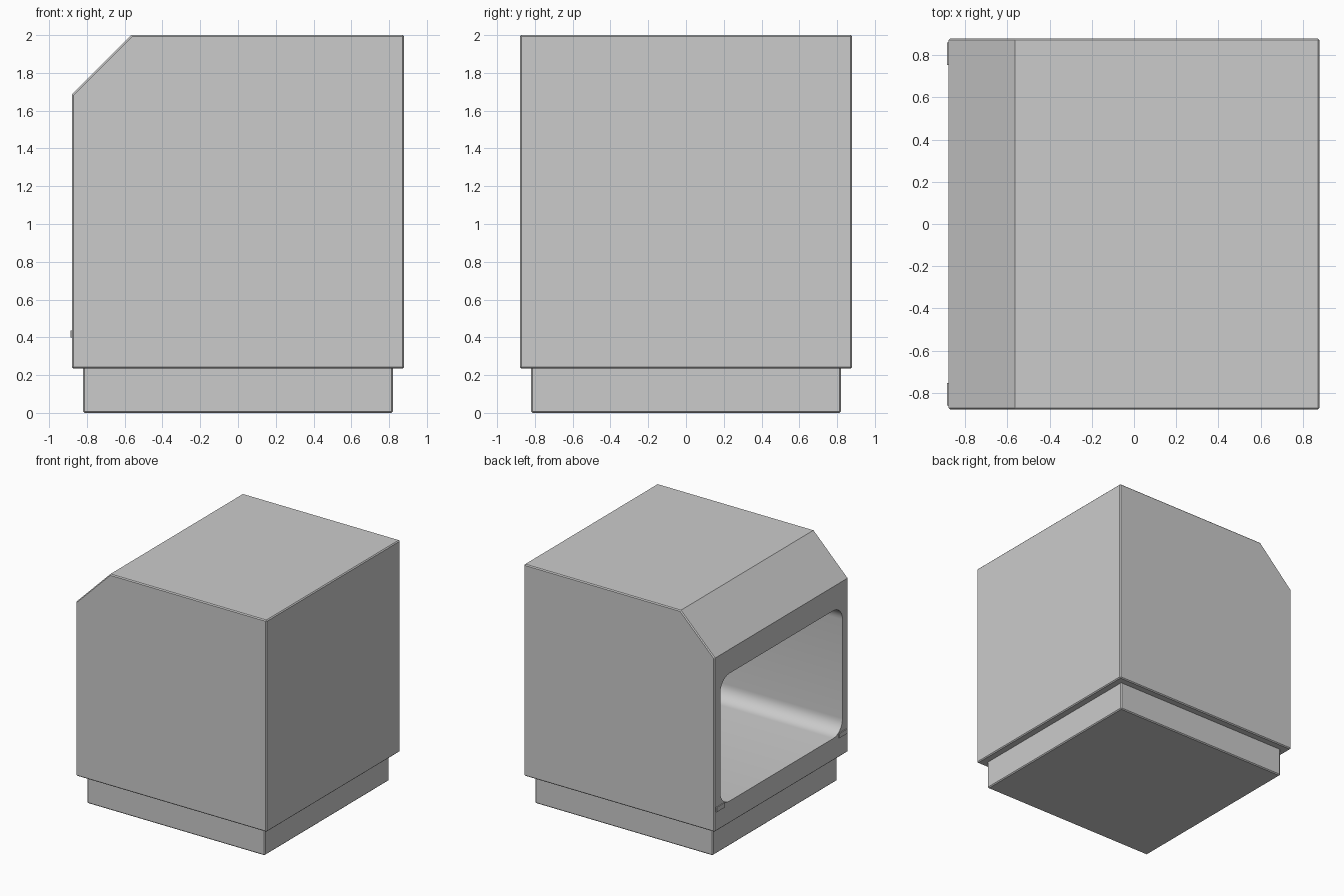
import bpy, bmesh, math
from mathutils import Vector

if "Cube" in bpy.data.objects:
    bpy.data.objects.remove(bpy.data.objects["Cube"])


def prism(name, points, direction):
    """Extrude a closed 3D outline along a direction."""
    bm = bmesh.new()
    face = bm.faces.new([bm.verts.new(p) for p in points])
    new = bmesh.ops.extrude_face_region(bm, geom=[face])["geom"]
    bmesh.ops.translate(bm, vec=Vector(direction),
                        verts=[v for v in new if isinstance(v, bmesh.types.BMVert)])
    bmesh.ops.recalc_face_normals(bm, faces=bm.faces[:])
    mesh = bpy.data.meshes.new(name)
    bm.to_mesh(mesh)
    bm.free()
    obj = bpy.data.objects.new(name, mesh)
    bpy.context.collection.objects.link(obj)
    return obj


def bevel(obj, width):
    mod = obj.modifiers.new("edge_bevel", "BEVEL")
    mod.width = width
    mod.segments = 1
    mod.limit_method = "ANGLE"
    mod.angle_limit = math.radians(60)


def box(name, x, y, z):
    corners = [(x[0], y[0], z[0]), (x[1], y[0], z[0]), (x[1], y[1], z[0]), (x[0], y[1], z[0])]
    return prism(name, corners, (0, 0, z[1] - z[0]))


# Recessed plinth
plinth = box("plinth", (-0.82, 0.82), (-0.82, 0.82), (0, 0.26))
bevel(plinth, 0.008)

# Main housing with sloped upper edge on the left
H = 0.88
outline = [(-H, 0.235), (H, 0.235), (H, 2.0), (-0.565, 2.0), (-H, 1.685)]
housing = prism("housing", [(x, -H, z) for x, z in outline], (0, 2 * H, 0))
bevel(housing, 0.008)

# Rounded cavity, open on the left face
hy, z0, z1, r, steps = 0.805, 0.42, 1.485, 0.12, 8
corners = [(hy - r, z1 - r), (-hy + r, z1 - r), (-hy + r, z0 + r), (hy - r, z0 + r)]
ring = []
for i, (cy, cz) in enumerate(corners):
    for k in range(steps + 1):
        a = math.radians(90 * (i + k / steps))
        ring.append((-1.0, cy + r * math.cos(a), cz + r * math.sin(a)))
cutter = prism("cavity_cutter", ring, (1.8, 0, 0))
cutter.hide_render = True
cutter.hide_set(True)
cut = housing.modifiers.new("cavity", "BOOLEAN")
cut.operation = "DIFFERENCE"
cut.solver = "EXACT"
cut.object = cutter

# Bake the modifiers, then smooth the rounded cavity corners
for obj in (housing, plinth):
    bpy.ops.object.select_all(action="DESELECT")
    bpy.context.view_layer.objects.active = obj
    obj.select_set(True)
    for mod in list(obj.modifiers):
        bpy.ops.object.modifier_apply(modifier=mod.name)
    if obj is housing:
        bpy.ops.object.shade_smooth_by_angle(angle=math.radians(30))
bpy.data.objects.remove(cutter)

# Small tabs beside the opening
for side, label in ((1, "back"), (-1, "front")):
    ys = sorted((side * 0.755, side * 0.86))
    box("tab_" + label, (-0.888, -0.87), ys, (0.398, 0.436))
